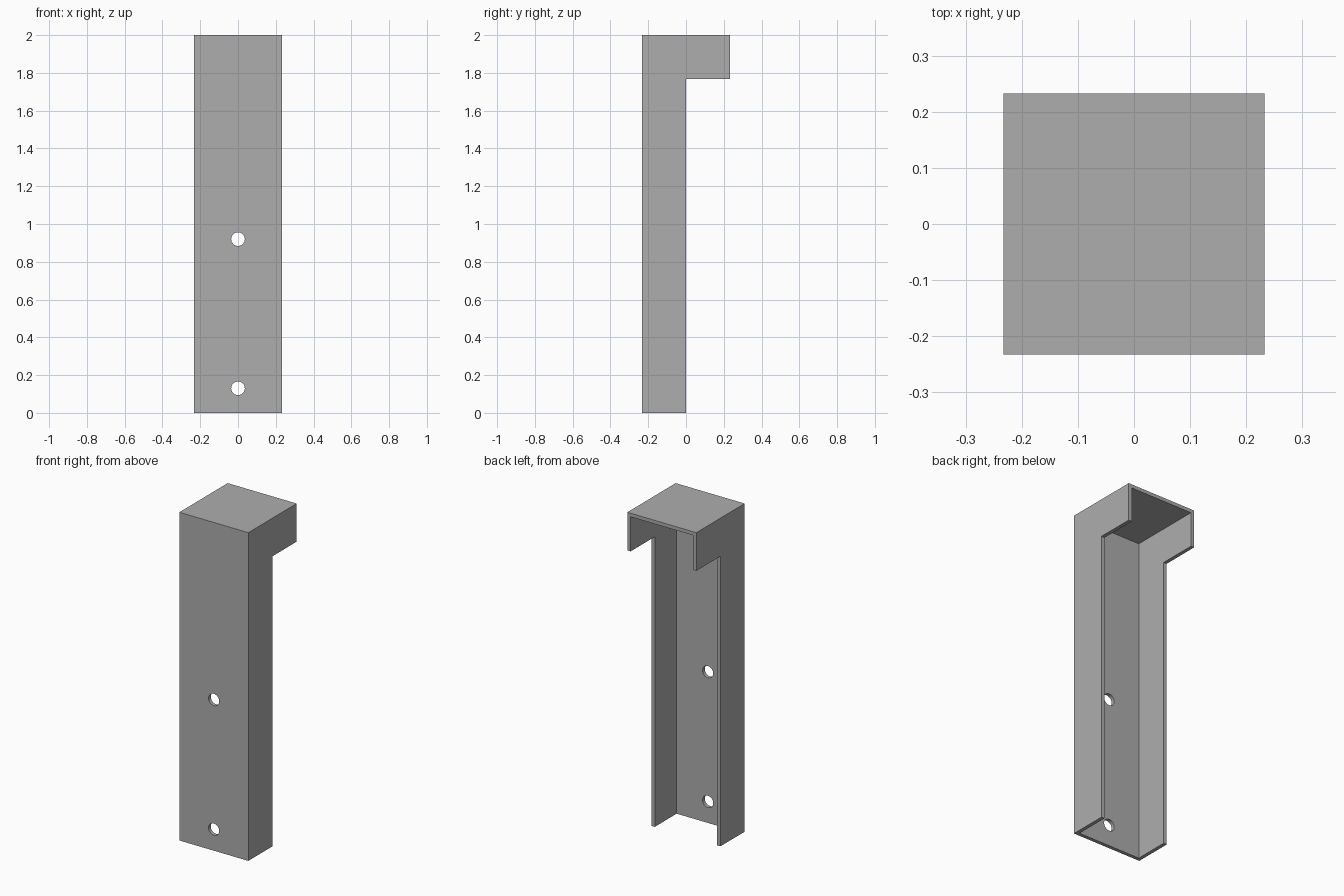
import bpy
import bmesh
from math import pi
from mathutils import Matrix, Vector

if "Cube" in bpy.data.objects:
    bpy.data.objects.remove(bpy.data.objects["Cube"], do_unlink=True)

HALF = 0.2325       # half width, half depth and height of the hook
HEIGHT = 2.0
WALL = 0.022
HOLE_RADIUS = 0.036
HOLE_HEIGHTS = (0.13, 0.92)

grey = bpy.data.materials.new("plain_grey")
grey.use_nodes = True
colour = (0.42, 0.42, 0.42, 1)
grey.diffuse_color = colour
grey.node_tree.nodes["Principled BSDF"].inputs["Base Color"].default_value = colour


def make_object(name, bm):
    bmesh.ops.recalc_face_normals(bm, faces=bm.faces)
    mesh = bpy.data.meshes.new(name)
    bm.to_mesh(mesh)
    bm.free()
    mesh.materials.append(grey)
    obj = bpy.data.objects.new(name, mesh)
    bpy.context.collection.objects.link(obj)
    return obj


def extrude_profile(name, points, half_width):
    """Extrude a (y, z) outline symmetrically across x."""
    bm = bmesh.new()
    face = bm.faces.new([bm.verts.new((-half_width, y, z)) for y, z in points])
    result = bmesh.ops.extrude_face_region(bm, geom=[face])
    verts = [v for v in result["geom"] if isinstance(v, bmesh.types.BMVert)]
    bmesh.ops.translate(bm, verts=verts, vec=Vector((2 * half_width, 0, 0)))
    return make_object(name, bm)


def cut(body, cutter):
    mod = body.modifiers.new(cutter.name, "BOOLEAN")
    mod.operation = "DIFFERENCE"
    mod.solver = "EXACT"
    mod.object = cutter
    bpy.context.view_layer.objects.active = body
    bpy.ops.object.modifier_apply(modifier=mod.name)
    bpy.data.objects.remove(cutter, do_unlink=True)


# Outer shape: upright with a hooked top
step = HEIGHT - HALF
bracket = extrude_profile("channel_bracket", [
    (-HALF, 0), (0, 0), (0, step), (HALF, step), (HALF, HEIGHT), (-HALF, HEIGHT)], HALF)

# Hollow, open at the back and at the bottom
inner, top = -HALF + WALL, HEIGHT - WALL
cut(bracket, extrude_profile("hollow_cutter", [
    (inner, -1), (1, -1), (1, top), (inner, top)], HALF - WALL))

# Screw holes through the front plate
for z in HOLE_HEIGHTS:
    bm = bmesh.new()
    bmesh.ops.create_cone(
        bm, cap_ends=True, segments=32, radius1=HOLE_RADIUS, radius2=HOLE_RADIUS,
        depth=0.2, matrix=Matrix.Translation((0, -HALF, z)) @ Matrix.Rotation(pi / 2, 4, "X"))
    cut(bracket, make_object("hole_cutter", bm))

# Round hole walls, crisp plate edges
bpy.ops.object.select_all(action="DESELECT")
bracket.select_set(True)
bpy.context.view_layer.objects.active = bracket
bpy.ops.object.shade_smooth_by_angle(angle=pi / 6)
